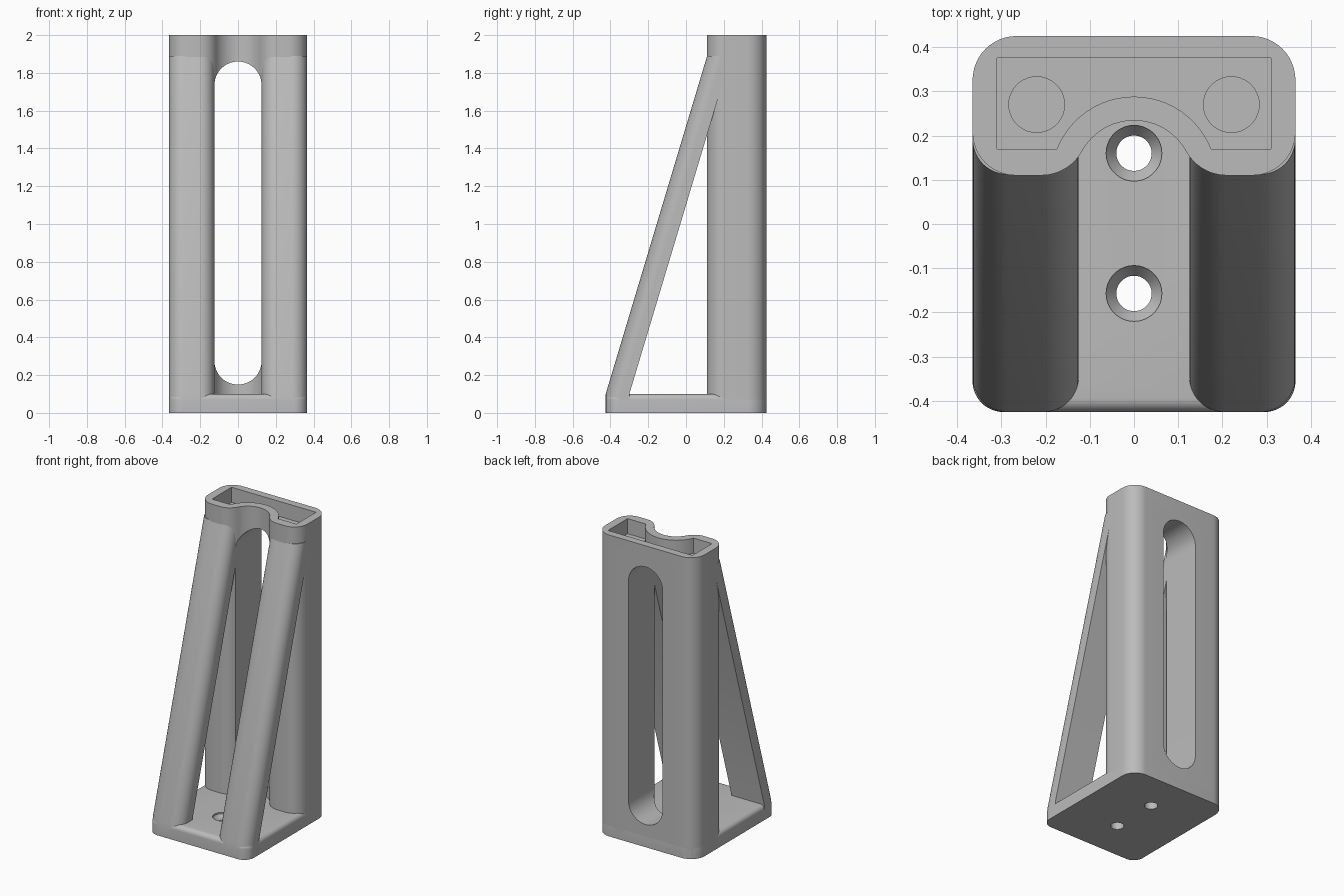
import bpy, bmesh, math

if "Cube" in bpy.data.objects:
    bpy.data.objects.remove(bpy.data.objects["Cube"])

grey = bpy.data.materials.new("light grey")
grey.diffuse_color = (0.5, 0.5, 0.5, 1)
grey.use_nodes = True
grey.node_tree.nodes["Principled BSDF"].inputs["Base Color"].default_value = grey.diffuse_color


def arc(cx, cy, r, a0, a1, n=12):
    """Points on a circular arc, angles in degrees."""
    return [(cx + r * math.cos(math.radians(a0 + (a1 - a0) * i / n)),
             cy + r * math.sin(math.radians(a0 + (a1 - a0) * i / n))) for i in range(n + 1)]


def loft(name, rings):
    """Solid through rings of (outline, z), all with the same point count."""
    bm = bmesh.new()
    rows = [[bm.verts.new((x, y, z)) for x, y in pts] for pts, z in rings]
    n = len(rows[0])
    for a, b in zip(rows, rows[1:]):
        for i in range(n):
            j = (i + 1) % n
            bm.faces.new((a[i], a[j], b[j], b[i]))
    bm.faces.new(rows[0][::-1])
    bm.faces.new(rows[-1])
    bmesh.ops.recalc_face_normals(bm, faces=bm.faces)
    me = bpy.data.meshes.new(name)
    bm.to_mesh(me)
    bm.free()
    ob = bpy.data.objects.new(name, me)
    me.materials.append(grey)
    bpy.context.collection.objects.link(ob)
    return ob


def cutter(name, rings):
    ob = loft(name, rings)
    ob.hide_render = True
    ob.hide_set(True)
    return ob


def circle(x, y, r):
    return arc(x, y, r, 0, 350, 35)


def mirrored(pts):
    return [(-x, y) for x, y in reversed(pts)]


# Base plate with a rounded top rim
def plate(d):
    right = arc(0.295 - 0, -0.355, 0.07 - d, -90, 0) + arc(0.265, 0.325, 0.1 - d, 0, 90)
    return right + mirrored(right)


rim = [(plate(0.03 * (1 - math.cos(t))), 0.07 + 0.03 * math.sin(t))
       for t in [math.radians(15 * i) for i in range(7)]]
base = loft("base_plate", [(plate(0), 0)] + rim)

# Upright column with a round groove down the front
groove_end = math.degrees(math.atan2(0.1155, 0.21))
half = (arc(0, 0.1, 0.134, 90, groove_end)
        + arc(0.21, 0.2155, 0.1055, 180 + groove_end, 270)[1:]
        + arc(0.268, 0.207, 0.097, -90, 0) + arc(0.265, 0.325, 0.1, 0, 90))
outline = half + mirrored(half)[:-1]
column = loft("column", [(outline, 0.002), (outline, 2.0)])


# Sloping front struts, upright at the foot
def strut(side):
    section = (arc(0.205, -0.345, 0.08, 180, 270) + arc(0.285, -0.345, 0.08, 270, 360)
               + [(0.365, -0.3), (0.125, -0.3)])

    def at(dy):
        pts = [(side * x, y + dy) for x, y in section]
        return pts
    return loft("strut_right" if side > 0 else "strut_left",
                [(at(0), 0.002), (at(0), 0.1), (at(0.3 * 1.79), 1.89)])


struts = [strut(1), strut(-1)]

# Cutters: long slot, top pocket, round recesses, countersunk holes
stadium = arc(0, 0.275, 0.125, 180, 360, 24) + arc(0, 1.735, 0.125, 0, 180, 24)
slot = cutter("slot_cutter", [(stadium, -0.5), (stadium, -0.05)])
slot.rotation_euler = (math.radians(90), 0, 0)

a = math.degrees(math.asin(0.07 / 0.188))
pocket_line = [(0.31, 0.375), (-0.31, 0.375), (-0.31, 0.17)] + arc(0, 0.1, 0.188, 180 - a, a, 24) + [(0.31, 0.17)]
pocket = cutter("pocket_cutter", [(pocket_line, 1.9), (pocket_line, 2.1)])
recesses = [cutter("recess_cutter", [(circle(s * 0.22, 0.27, 0.063), 1.84),
                                     (circle(s * 0.22, 0.27, 0.063), 1.95)]) for s in (1, -1)]
screws = [cutter("screw_hole_cutter", [(circle(0, y, 0.04), -0.1), (circle(0, y, 0.04), 0.06),
                                       (circle(0, y, 0.063), 0.09), (circle(0, y, 0.063), 0.2)])
          for y in (0.16, -0.157)]

bpy.context.view_layer.update()
for ob, tools in [(base, screws), (column, [slot, pocket] + recesses),
                  (struts[0], recesses[:1]), (struts[1], recesses[1:])]:
    bpy.context.view_layer.objects.active = ob
    bpy.ops.object.select_all(action='DESELECT')
    ob.select_set(True)
    for t in tools:
        m = ob.modifiers.new("cut", 'BOOLEAN')
        m.object = t
        m.operation = 'DIFFERENCE'
        m.solver = 'EXACT'
        bpy.ops.object.modifier_apply(modifier=m.name)
    bpy.ops.object.shade_smooth_by_angle(angle=math.radians(25))
